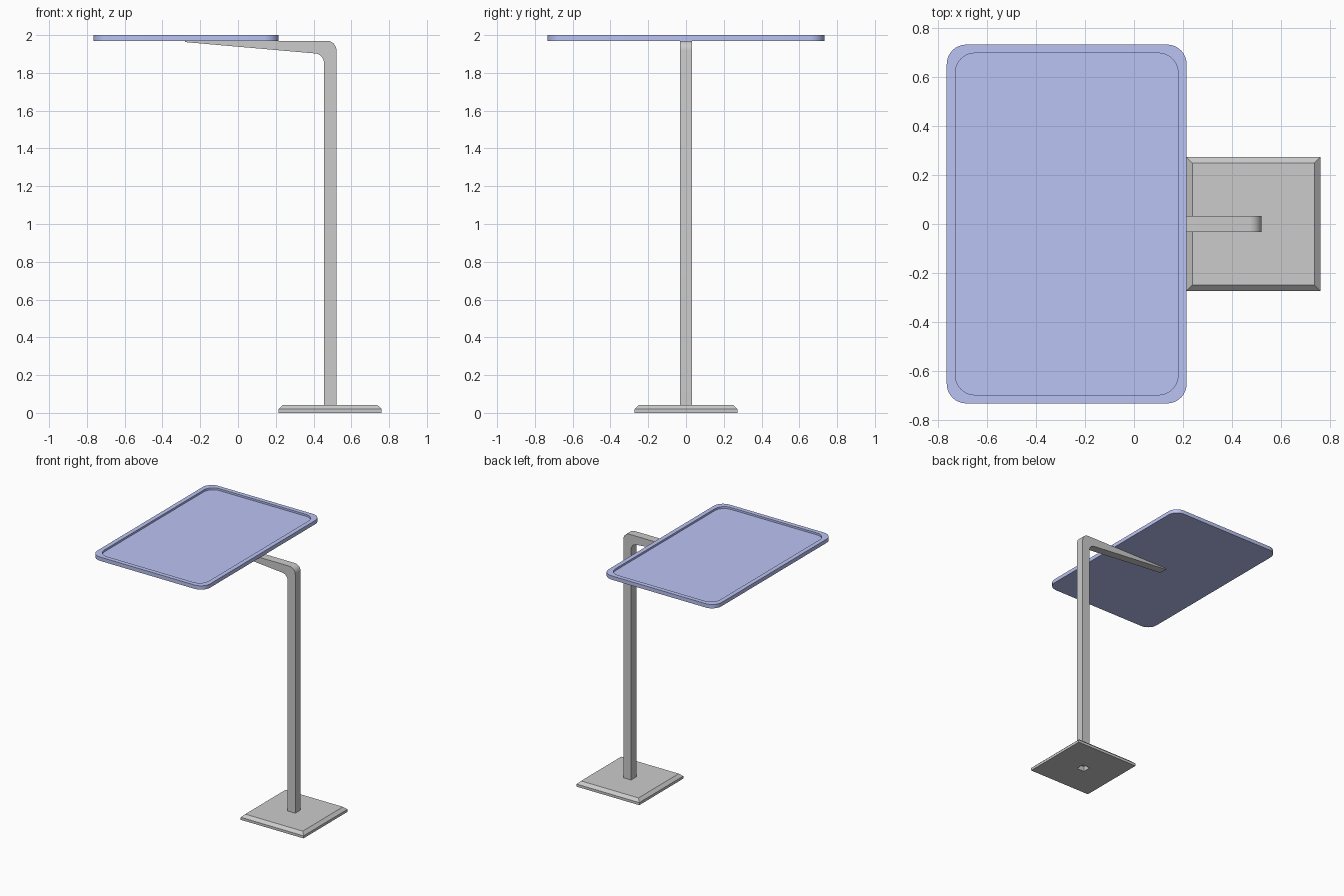
import bpy, bmesh, math

if "Cube" in bpy.data.objects:
    bpy.data.objects.remove(bpy.data.objects["Cube"])


def finish(name, bm, mat=None):
    bmesh.ops.recalc_face_normals(bm, faces=bm.faces)
    me = bpy.data.meshes.new(name)
    bm.to_mesh(me)
    bm.free()
    ob = bpy.data.objects.new(name, me)
    bpy.context.collection.objects.link(ob)
    if mat:
        me.materials.append(mat)
    bpy.context.view_layer.objects.active = ob
    ob.select_set(True)
    bpy.ops.object.shade_smooth_by_angle(angle=math.radians(30))
    ob.select_set(False)
    return ob


def ring(bm, cx, hx, hy, z, r=0, n=8):
    """Rectangle outline, with rounded corners when r > 0."""
    vs = []
    for k, (sx, sy) in enumerate(((1, 1), (-1, 1), (-1, -1), (1, -1))):
        for i in range(n + 1 if r else 1):
            a = math.pi / 2 * (k + i / n)
            vs.append(bm.verts.new((cx + sx * (hx - r) + r * math.cos(a),
                                    sy * (hy - r) + r * math.sin(a), z)))
    return vs


def bridge(bm, a, b):
    for i in range(len(a)):
        j = (i + 1) % len(a)
        bm.faces.new((a[i], a[j], b[j], b[i]))


def loft(bm, rings):
    for a, b in zip(rings, rings[1:]):
        bridge(bm, a, b)


# Table top: rounded slab with a shallow recess
blue = bpy.data.materials.new("blue")
blue.diffuse_color = (0.5, 0.55, 0.9, 1)
blue.use_nodes = True
blue.node_tree.nodes["Principled BSDF"].inputs["Base Color"].default_value = blue.diffuse_color
bm = bmesh.new()
cx = -0.275
rings = [ring(bm, cx, 0.49, 0.733, 1.97, 0.08),
         ring(bm, cx, 0.49, 0.733, 2.0, 0.08),
         ring(bm, cx, 0.455, 0.698, 2.0, 0.08),
         ring(bm, cx, 0.455, 0.698, 1.985, 0.08)]
loft(bm, rings)
bm.faces.new(rings[0])
bm.faces.new(rings[-1])
finish("table_top", bm, blue)

# Base plate: chamfered square with a socket hole for the post
bm = bmesh.new()
px, pw = 0.488, 0.033
rings = [ring(bm, px, pw, pw, 0.04),
         ring(bm, px, pw, pw, 0),
         ring(bm, px, 0.273, 0.273, 0),
         ring(bm, px, 0.273, 0.273, 0.02),
         ring(bm, px, 0.25, 0.25, 0.042),
         ring(bm, px, pw, pw, 0.042)]
loft(bm, rings)
bridge(bm, rings[-1], rings[0])
finish("base_plate", bm)


# Post and tapered arm: one bent side profile, extruded across y
def arc(x, z, r, a0, a1, n=8):
    return [(x + r * math.cos(math.radians(a0 + (a1 - a0) * i / n)),
             z + r * math.sin(math.radians(a0 + (a1 - a0) * i / n)))
            for i in range(n + 1)]


outer = arc(0.471, 1.92, 0.05, 0, 90)
inner = arc(0.405, 1.853, 0.05, 85, 0)
profile = [(0.521, 0.04)] + outer + [(-0.28, 1.97), (-0.28, 1.963)] + inner + [(0.455, 0.04)]
bm = bmesh.new()
face = bm.faces.new([bm.verts.new((x, -pw, z)) for x, z in profile])
ext = bmesh.ops.extrude_face_region(bm, geom=[face])
bmesh.ops.translate(bm, vec=(0, 2 * pw, 0),
                    verts=[v for v in ext["geom"] if isinstance(v, bmesh.types.BMVert)])
finish("post_and_arm", bm)
